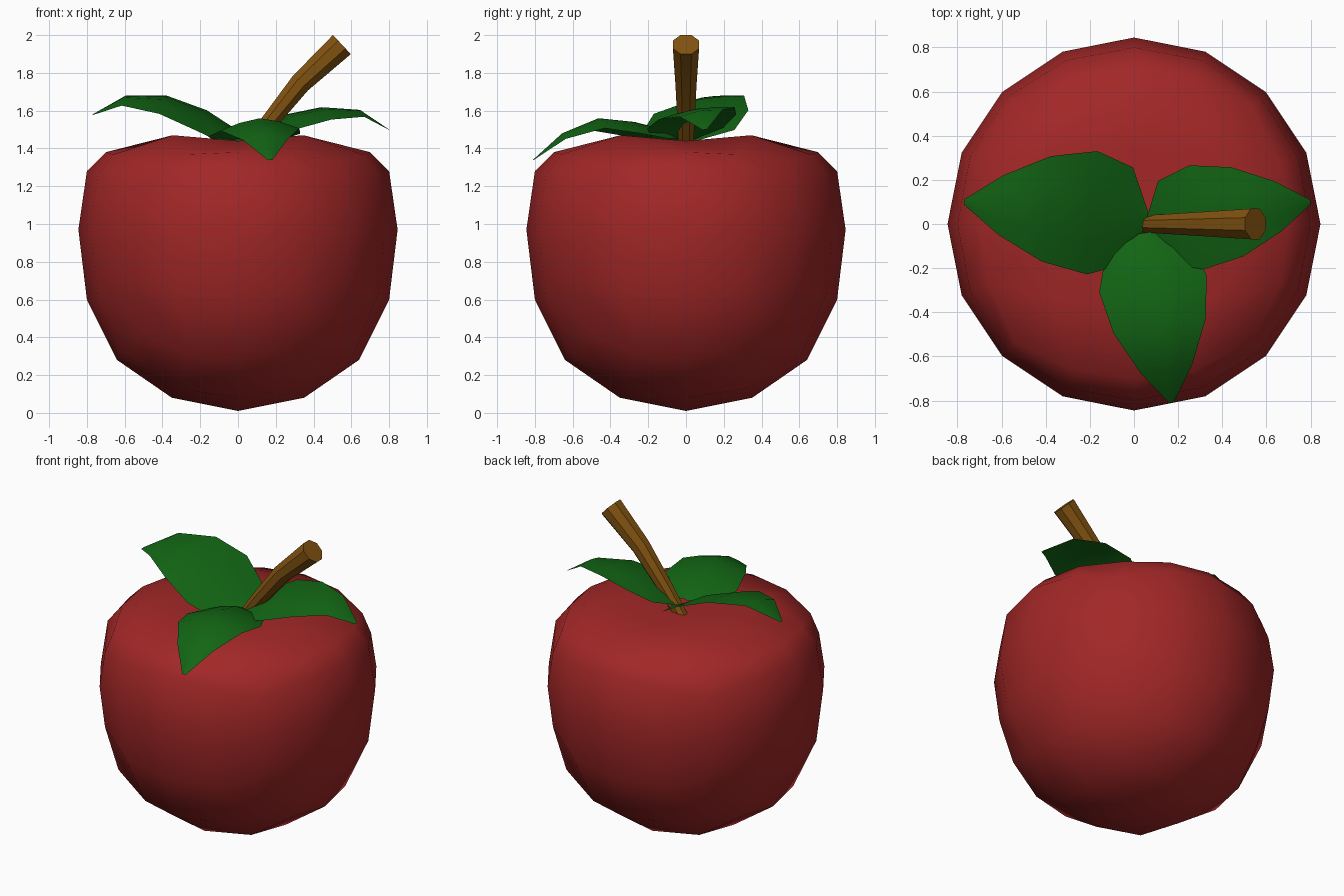
import bpy, bmesh, math
from mathutils import Vector

default_cube = bpy.data.objects.get("Cube")
if default_cube:
    bpy.data.objects.remove(default_cube, do_unlink=True)


def make_material(name, colour):
    material = bpy.data.materials.new(name)
    material.use_nodes = True
    material.diffuse_color = (*colour, 1)
    shader = next(n for n in material.node_tree.nodes if n.type == "BSDF_PRINCIPLED")
    shader.inputs["Base Color"].default_value = (*colour, 1)
    return material


def make_object(name, bm, material, sharp_angle):
    mesh = bpy.data.meshes.new(name)
    bm.to_mesh(mesh)
    bm.free()
    mesh.materials.append(material)
    part = bpy.data.objects.new(name, mesh)
    bpy.context.collection.objects.link(part)
    bpy.ops.object.select_all(action="DESELECT")
    part.select_set(True)
    bpy.context.view_layer.objects.active = part
    bpy.ops.object.shade_smooth_by_angle(angle=math.radians(sharp_angle))
    return part


red = make_material("apple red", (0.36, 0.02, 0.02))
green = make_material("leaf green", (0.006, 0.13, 0.007))
brown = make_material("stem brown", (0.22, 0.085, 0.005))

# Fruit profile from the bottom pole to the top: angle, radius, height
PROFILE = [(0, 0, 0.01), (22.5, 0.35, 0.08), (30.4, 0.46, 0.13), (45, 0.64, 0.28),
           (54.7, 0.73, 0.41), (67.5, 0.8, 0.6), (90, 0.845, 0.97), (112.5, 0.8, 1.28),
           (125.3, 0.76, 1.33), (135, 0.7, 1.38), (149.6, 0.49, 1.47),
           (157.5, 0.35, 1.44), (180, 0, 1.38)]


def profile_at(angle):
    for low, high in zip(PROFILE, PROFILE[1:]):
        if angle <= high[0]:
            blend = (angle - low[0]) / (high[0] - low[0])
            return [a + (b - a) * blend for a, b in zip(low[1:], high[1:])]
    return PROFILE[-1][1:]


# Fruit: a rounded cube whose latitudes follow the profile
bm = bmesh.new()
bmesh.ops.create_cube(bm, size=2)
bmesh.ops.subdivide_edges(bm, edges=bm.edges[:], cuts=3, use_grid_fill=True)
for vert in bm.verts:
    direction = Vector([math.tan(c * math.pi / 4) for c in vert.co]).normalized()
    angle = math.degrees(math.acos(max(-1, min(1, -direction.z))))
    radius, height = profile_at(angle)
    flat = Vector((direction.x, direction.y, 0))
    if flat.length > 0.001:
        flat.normalize()
    vert.co = flat * radius + Vector((0, 0, height))
make_object("fruit_body", bm, red, 180)

# Stem: tapered eight-sided tube, leaning to the left
SIDES = 8
bm = bmesh.new()
rings = []
for x, z, radius, lean in [(0.03, 1.36, 0.04, 35), (0.15, 1.52, 0.048, 38),
                           (0.33, 1.745, 0.06, 43), (0.55, 1.95, 0.075, 47)]:
    lean = math.radians(lean)
    across = Vector((math.cos(lean), 0, -math.sin(lean)))
    ring = []
    for i in range(SIDES):
        turn = math.tau * (i + 0.5) / SIDES
        offset = across * math.cos(turn) + Vector((0, math.sin(turn), 0))
        ring.append(bm.verts.new(Vector((x, 0, z)) + offset * radius))
    rings.append(ring)
for lower, upper in zip(rings, rings[1:]):
    for i in range(SIDES):
        j = (i + 1) % SIDES
        bm.faces.new((lower[i], lower[j], upper[j], upper[i]))
bm.faces.new(rings[-1])
bm.faces.new(rings[0][::-1])
make_object("stem", bm, brown, 40)

# Leaf outline shared by all leaves: fraction of the length, half width
OUTLINE = [(0, 0.03), (0.1, 0.22), (0.3, 0.28), (0.55, 0.24), (0.8, 0.135), (1, 0.012)]


def make_leaf(name, base, tip, heights, scale, tilt, droop):
    """Arched sheet along base to tip; tilt raises its left side, droop lowers both."""
    base, tip = Vector(base), Vector(tip)
    side = (tip - base).normalized().orthogonal()
    bm = bmesh.new()
    rows = []
    for (along, width), height in zip(OUTLINE, heights):
        row = []
        for s in (-1, -0.5, 0, 0.5, 1):
            spot = base.lerp(tip, along) + side * s * width * scale
            rise = (tilt * s - droop * abs(s) ** 1.5) * width * scale
            row.append(bm.verts.new((spot.x, spot.y, height + rise)))
        rows.append(row)
    for near, far in zip(rows, rows[1:]):
        for i in range(len(near) - 1):
            bm.faces.new((near[i + 1], near[i], far[i], far[i + 1]))
    bmesh.ops.recalc_face_normals(bm, faces=bm.faces[:])
    if sum(face.normal.z for face in bm.faces) < 0:
        bmesh.ops.reverse_faces(bm, faces=bm.faces[:])
    make_object(name, bm, green, 60)


make_leaf("right_leaf", (0.06, 0.03), (-0.77, 0.1),
          (1.44, 1.48, 1.58, 1.66, 1.67, 1.58), 1, -0.2, 0.12)
make_leaf("left_leaf", (0.06, 0), (0.8, 0.1),
          (1.44, 1.5, 1.57, 1.61, 1.6, 1.5), 0.85, 0.16, 0.12)
make_leaf("front_leaf", (0.05, -0.04), (0.17, -0.81),
          (1.46, 1.5, 1.54, 1.56, 1.48, 1.34), 0.88, 0.03, 0.28)
